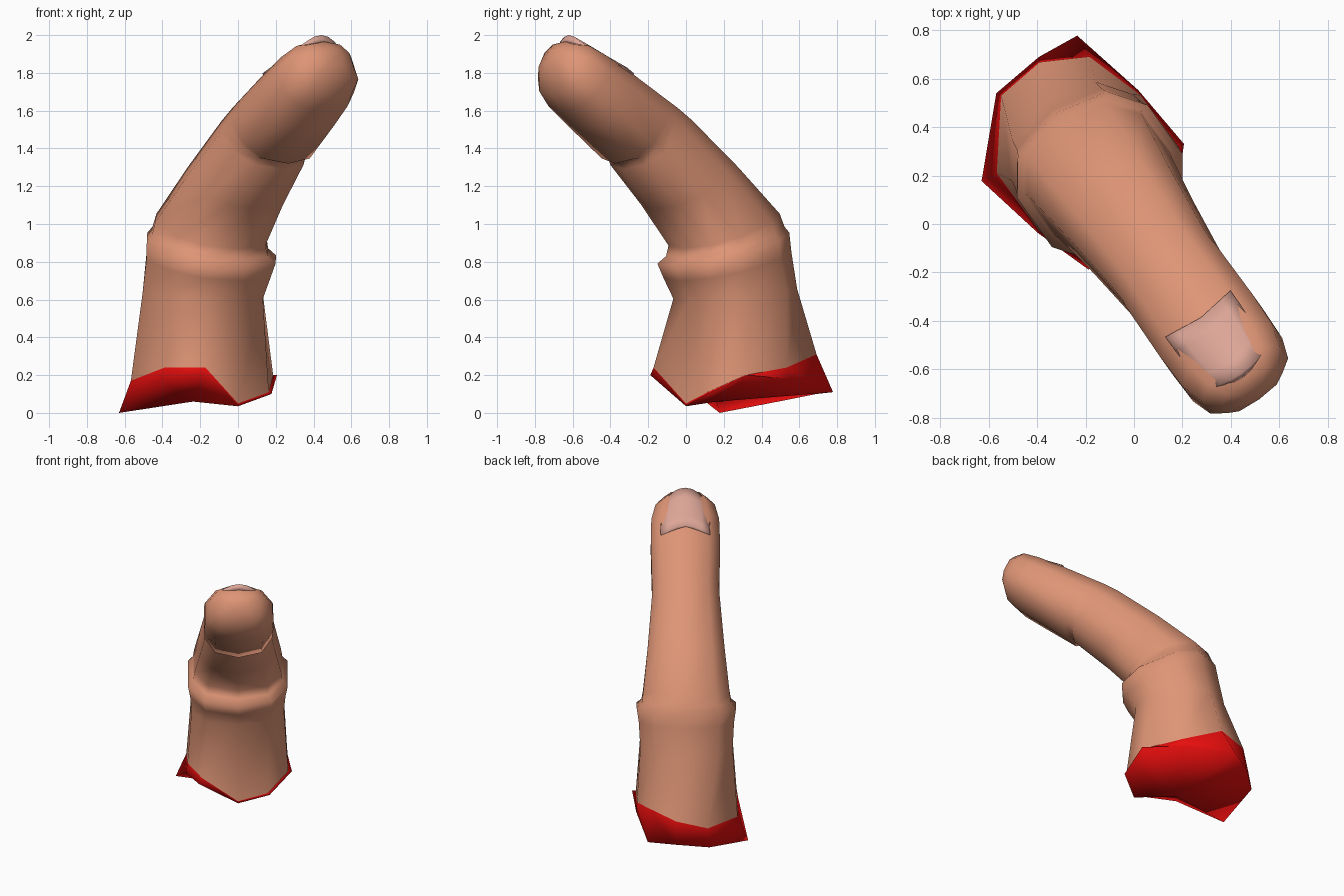
import bpy, bmesh, math
from mathutils import Vector

if "Cube" in bpy.data.objects:
    bpy.data.objects.remove(bpy.data.objects["Cube"])

D = Vector((0.58, -0.815, 0))    # direction the finger points
S = Vector((0.815, 0.58, 0))     # sideways across the finger
N = 10                           # sides of the finger


def place(u, w, z):
    return D * u + S * w + Vector((0, 0, z))


def material(name, rgb):
    m = bpy.data.materials.new(name)
    m.diffuse_color = (*rgb, 1)
    m.use_nodes = True
    m.node_tree.nodes["Principled BSDF"].inputs["Base Color"].default_value = m.diffuse_color
    return m


def finish(name, bm, mat, angle):
    bmesh.ops.recalc_face_normals(bm, faces=bm.faces[:])
    me = bpy.data.meshes.new(name)
    bm.to_mesh(me)
    bm.free()
    ob = bpy.data.objects.new(name, me)
    bpy.context.collection.objects.link(ob)
    me.materials.append(mat)
    bpy.ops.object.select_all(action='DESELECT')
    ob.select_set(True)
    bpy.context.view_layer.objects.active = ob
    bpy.ops.object.shade_smooth_by_angle(angle=math.radians(angle))
    return ob


def loft(bm, rings):
    vs = [[bm.verts.new(p) for p in r] for r in rings]
    for a, b in zip(vs, vs[1:]):
        for j in range(N):
            k = (j + 1) % N
            bm.faces.new((a[j], a[k], b[k], b[j]))
    return vs


def power(c):
    return math.copysign(abs(c) ** 0.8, c)


def section(du, dz, pu, pz, a):
    """Rounded-box ring between a back point and a pad point, half width a."""
    pts = []
    for j in range(N):
        t = math.tau * j / N
        f = 0.5 + 0.5 * power(math.cos(t))
        pts.append(place(du + (pu - du) * f, a * power(math.sin(t)), dz + (pz - dz) * f))
    return pts


# Torn edge of the skin and ragged rim of the wound (along, across, height)
skin_edge = [place(*p) for p in (
    (0, 0, .05), (0, .2, .11), (-.15, .335, .2), (-.42, .33, .24), (-.67, .25, .31),
    (-.77, .07, .26), (-.75, -.14, .2), (-.5, -.34, .17), (-.2, -.335, .24), (.04, -.24, .24))]
wound_rim = [place(*p) for p in (
    (0, 0, .035), (.01, .21, .1), (-.15, .36, .2), (-.44, .335, .18), (-.77, .26, .11),
    (-.79, .08, .1), (-.77, -.15, .07), (-.51, -.41, 0), (-.2, -.345, .17), (.045, -.262, .2))]

# Finger: back (along, height), pad (along, height), half width
profile = [
    (-.62, .66, -.02, .60, .32), (-.58, .86, .04, .70, .33), (-.56, .97, .075, .775, .345),
    (-.54, 1.0, .03, .815, .31), (-.51, 1.07, .015, .87, .30), (-.25, 1.32, .2, 1.08, .265),
    (.04, 1.57, .41, 1.29, .235), (.14, 1.64, .42, 1.325, .23), (.18, 1.665, .46, 1.32, .235),
    (.44, 1.82, .68, 1.50, .24), (.60, 1.91, .8, 1.60, .235), (.71, 1.965, .87, 1.68, .205),
    (.79, 1.965, .89, 1.77, .145), (.85, 1.93, .89, 1.84, .06)]
bm = bmesh.new()
vs = loft(bm, [skin_edge] + [section(*p) for p in profile])
bm.faces.new(vs[-1])
finish("finger", bm, material("skin", (.73, .30, .18)), 80)

# Wound: flared red band closed by a fan underneath
bm = bmesh.new()
vs = loft(bm, [skin_edge, wound_rim])
centre = bm.verts.new(place(-.27, -.1, .06))
for j in range(N):
    bm.faces.new((vs[1][j], vs[1][(j + 1) % N], centre))
finish("wound", bm, material("raw_flesh", (.8, .004, .004)), 180)

# Nail: bowed plate, narrower towards the free edge, with a notched root
bm = bmesh.new()
rows, cols = 5, 6
grid = []
for i in range(rows):
    s = i / (rows - 1)
    row = []
    for j in range(cols + 1):
        v = 2 * j / cols - 1
        half = .165 - .025 * s ** 3
        u0 = .475 - .02 * abs(v)
        u = u0 + (.76 - .02 * v * v - u0) * s
        z = 1.85 + (u - .46) * .5 - (.05 + .02 * s) * v * v
        row.append(bm.verts.new(place(u, half * v, z)))
    grid.append(row)
for a, b in zip(grid, grid[1:]):
    for j in range(cols):
        bm.faces.new((a[j], a[j + 1], b[j + 1], b[j]))
nail = finish("nail", bm, material("nail", (.72, .38, .31)), 50)
mod = nail.modifiers.new("thickness", 'SOLIDIFY')
mod.thickness = 0.04
mod.offset = -1
